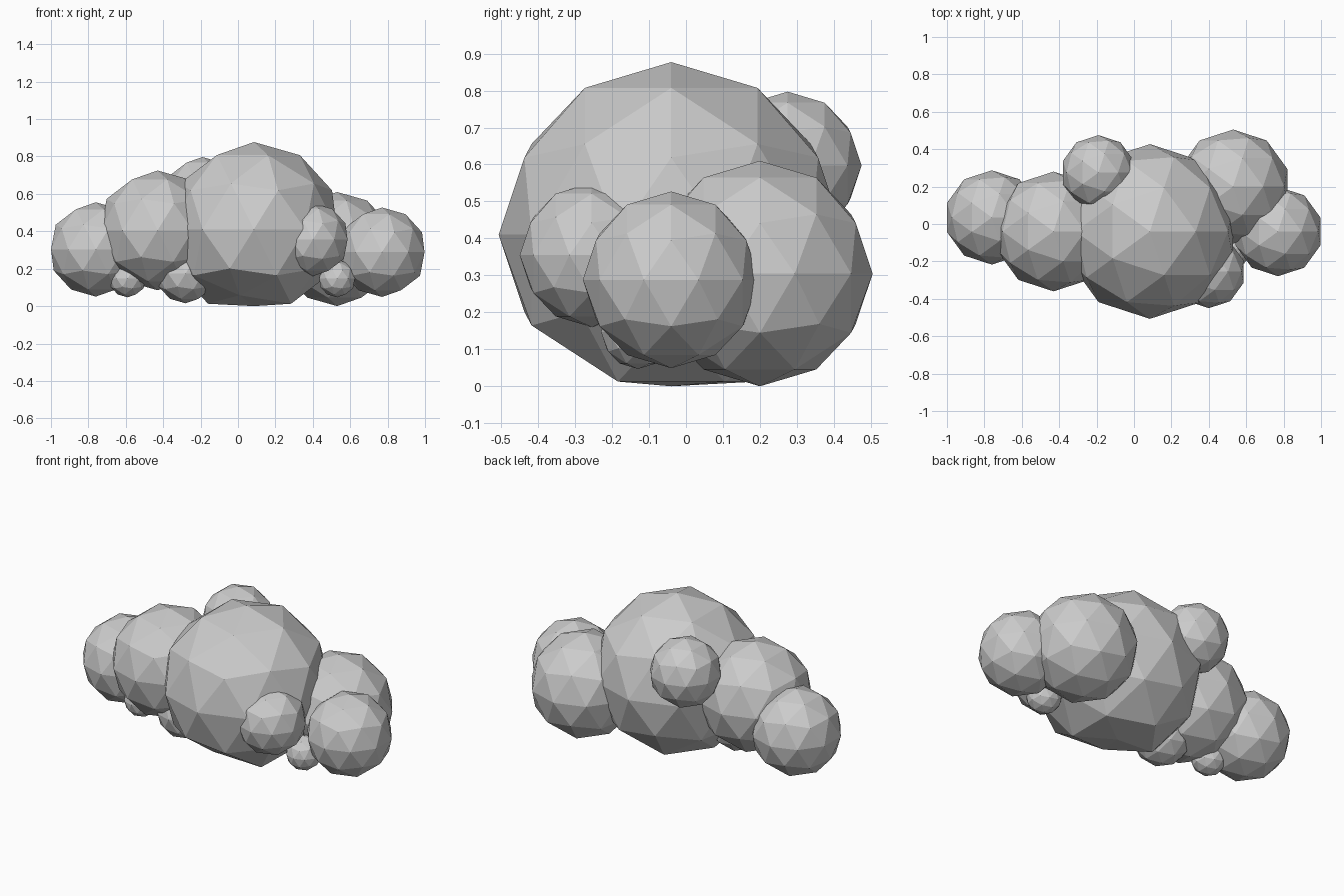
import bpy
from mathutils import Vector

if "Cube" in bpy.data.objects:
    bpy.data.objects.remove(bpy.data.objects["Cube"])

# Low-poly cloud: overlapping faceted puffs (name, centre, radius)
puffs = [
    ("main_puff", (0.085, -0.04, 0.41), 0.467),
    ("left_puff", (-0.43, -0.04, 0.405), 0.32),
    ("far_left_puff", (-0.76, 0.035, 0.303), 0.252),
    ("right_end_puff", (0.77, -0.04, 0.288), 0.239),
    ("back_right_puff", (0.53, 0.20, 0.305), 0.305),
    ("front_right_puff", (0.40, -0.255, 0.355), 0.195),
    ("back_top_puff", (-0.19, 0.275, 0.597), 0.20),
    ("small_right_puff", (0.53, -0.13, 0.147), 0.10),
    ("small_left_puff", (-0.59, -0.07, 0.147), 0.10),
    ("small_middle_puff", (-0.28, -0.10, 0.175), 0.16),
]


def add_puff(name, centre, radius):
    bpy.ops.mesh.primitive_ico_sphere_add(subdivisions=2, radius=radius, location=centre)
    puff = bpy.context.object
    puff.name = name
    # Flatten anything that would dip under the ground
    for v in puff.data.vertices:
        v.co.z = max(v.co.z, -centre[2])
    return puff


cloud = {name: add_puff(name, c, r) for name, c, r in puffs}

# Chamfer the front underside of the main puff
for v in cloud["main_puff"].data.vertices:
    if v.co.z < -0.35 and v.co.y < -0.2:
        v.co += Vector((0, 0.025, 0.045))
